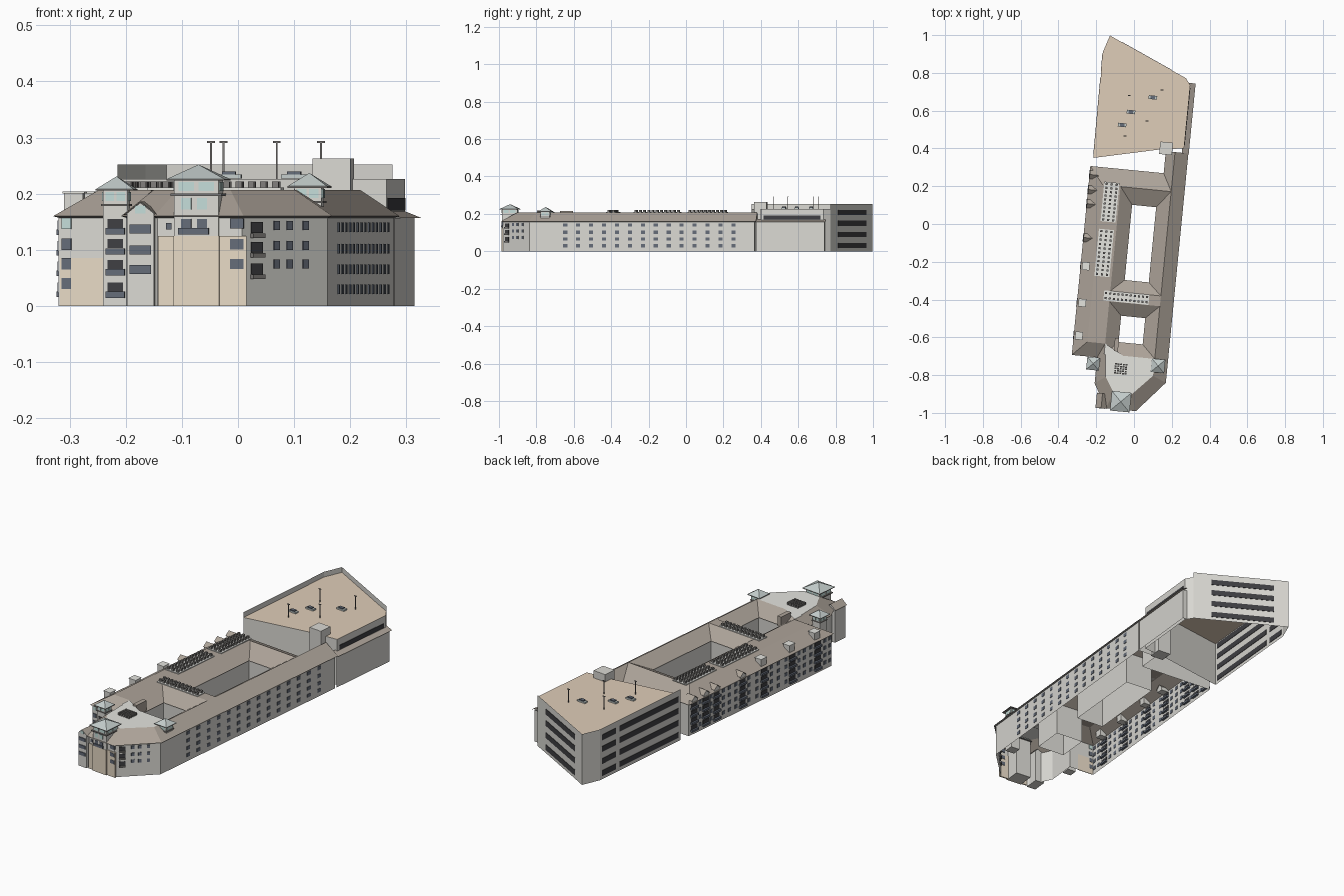
import bpy, bmesh, math
from mathutils import Vector

if "Cube" in bpy.data.objects:
    bpy.data.objects.remove(bpy.data.objects["Cube"])

TH = 0.098
S, C = math.sin(TH), math.cos(TH)
COLORS = dict(wall=(.70, .69, .65), roof=(.42, .37, .32), flat=(.78, .78, .74), deck=(.74, .61, .48),
              beige=(.80, .70, .56), dark=(.05, .05, .055), glass=(.13, .15, .19), teal=(.55, .72, .69),
              cap=(.55, .61, .60), trim=(.22, .21, .20))
MATS = {}
for k, c in COLORS.items():
    MATS[k] = bpy.data.materials.new(k)
    MATS[k].diffuse_color = (*c, 1)


def G(u, v):
    """Building axes to world axes."""
    return Vector((u * C + v * S, -u * S + v * C))


def mesh(name, verts, faces, mat):
    bm = bmesh.new()
    vs = [bm.verts.new(v) for v in verts]
    for f in faces:
        bm.faces.new([vs[i] for i in f])
    bmesh.ops.remove_doubles(bm, verts=bm.verts, dist=1e-5)
    bmesh.ops.recalc_face_normals(bm, faces=bm.faces)
    me = bpy.data.meshes.new(name)
    bm.to_mesh(me)
    bm.free()
    me.materials.append(MATS[mat])
    ob = bpy.data.objects.new(name, me)
    bpy.context.collection.objects.link(ob)
    return ob


def ring(name, a, za, b, zb, mat, closed=True):
    n = len(a)
    vs = [(p.x, p.y, za) for p in a] + [(p.x, p.y, zb) for p in b]
    fs = [(i, (i + 1) % n, n + (i + 1) % n, n + i) for i in range(n if closed else n - 1)]
    return mesh(name, vs, fs, mat)


def plate(name, pts, z, mat):
    return mesh(name, [(p.x, p.y, z) for p in pts], [range(len(pts))], mat)


def inset(loop, d):
    out = []
    for i, p in enumerate(loop):
        e1 = (p - loop[i - 1]).normalized()
        e2 = (loop[(i + 1) % len(loop)] - p).normalized()
        n1, n2 = Vector((-e1.y, e1.x)), Vector((-e2.y, e2.x))
        out.append(p + (n1 + n2) * d / (1 + n1.dot(n2)))
    return out


def rect(u0, u1, v0, v1):
    return [G(u0, v0), G(u1, v0), G(u1, v1), G(u0, v1)]


def boxes(name, items, mat):
    """items: (world xy, z centre, (length, depth, height), direction of length)"""
    vs, fs = [], []
    for p, z, (l, d, h), a in items:
        b = len(vs)
        e, n = Vector((math.cos(a), math.sin(a))), Vector((-math.sin(a), math.cos(a)))
        for k in (-1, 1):
            for i, j in ((-1, -1), (1, -1), (1, 1), (-1, 1)):
                q = p + e * i * l / 2 + n * j * d / 2
                vs.append((q.x, q.y, z + k * h / 2))
        fs += [[b + i for i in f] for f in ((3, 2, 1, 0), (4, 5, 6, 7), (0, 1, 5, 4),
                                            (1, 2, 6, 5), (2, 3, 7, 6), (3, 0, 4, 7))]
    return mesh(name, vs, fs, mat)


def facade(name, p, q, ts, zs, w, h, d, mat):
    """Panels at distances ts along the wall from p to q."""
    e = (q - p).normalized()
    boxes(name, [(p + e * t, z, (w, d, h), math.atan2(e.y, e.x)) for t in ts for z in zs], mat)


def gable(name, u, v, w, d, z0, z1, z2, along_v, mat):
    """Small gabled body with an overhanging roof; ridge along v or along u."""
    def pt(s, t, z):
        q = G(u + s, v + t) if along_v else G(u + t, v + s)
        return (q.x, q.y, z)
    prof = [(-w, z0), (w, z0), (w, z1), (0, z2), (-w, z1)]
    mesh(name, [pt(s, t, z) for t in (-d, d) for s, z in prof],
         [(0, 1, 2, 3, 4), (5, 6, 7, 8, 9)] + [(i, (i + 1) % 5, 5 + (i + 1) % 5, 5 + i) for i in range(5)], mat)
    k = 1.25
    drop = (z2 - z1) * (k - 1)
    rp = [(-w * k, z1 - drop + .002), (0, z2 + .002), (w * k, z1 - drop + .002)]
    mesh(name + "_roof", [pt(s, t, z) for t in (-d * 1.08, d * 1.08) for s, z in rp],
         [(0, 1, 4, 3), (1, 2, 5, 4)], "roof")


def tower(name, u, v, r, e, zb, za):
    boxes(name + "_body", [(G(u, v), zb / 2, (2 * r, 2 * r, zb), -TH)], "wall")
    boxes(name + "_ledge", [(G(u, v), zb - .028, (2.3 * r, 2.3 * r, .004), -TH),
                            (G(u, v), zb - .001, (2 * e, 2 * e, .003), -TH)], "trim")
    base = rect(u - e, u + e, v - e, v + e)
    ring(name + "_roof", base, zb, [G(u, v)] * 4, za, "cap")
    body = rect(u - r, u + r, v - r, v + r)
    for i in range(4):
        facade(f"{name}_windows_{i}", body[i], body[(i + 1) % 4], [r * .55, r * 1.45], [zb - .013], r * .7, .016, .004, "teal")


# main roof: eaves, hips and flat tops
EZ, RZ = .16, .207
eave = [G(*p) for p in ((-.26, .283), (-.26, -.722), (-.125, -.722), (-.125, -.86), (-.053, -.985),
                        (.107, -.985), (.25, -.82), (.25, .40), (.13, .40), (.13, .283))]
top = [G(*p) for p in ((-.185, .19), (-.185, -.645), (-.09, -.645), (-.07, -.82), (-.02, -.90),
                       (.075, -.90), (.179, -.79), (.179, .40), (.179, .40), (.179, .19))]
ring("outer_roof_slopes", eave, EZ, top, RZ, "roof")
walls = inset(eave, .009)
ring("outer_walls", walls, 0, walls, EZ, "wall")
ring("eave_soffit", walls, EZ - .003, eave, EZ, "trim")
for i, (v0, v1, t0, t1) in enumerate(((-.30, .10, -.365, .19), (-.63, -.49, -.70, -.42))):
    hole = rect(-.02, .108, v0, v1)
    ring(f"courtyard_roof_{i}", hole, EZ, rect(-.09, .179, t0, t1), RZ, "roof")
    hw = inset(hole, -.008)
    ring(f"courtyard_walls_{i}", hw, 0, hw, EZ + .004, "wall")
plate("west_roof_top", rect(-.185, -.09, -.645, .19), RZ, "roof")
plate("cross_roof_top", rect(-.09, .179, -.42, -.365), RZ, "roof")
plate("front_flat_roof", [G(-.09, -.645), G(-.09, -.70), G(.179, -.70)] + top[6:2:-1], RZ, "flat")

# roof equipment strips
units = []
for i, (u, v, w, l) in enumerate(((-.138, .103, .08, .21), (-.142, -.168, .08, .25), (-.002, -.392, .24, .054))):
    boxes(f"equipment_pad_{i}", [(G(u, v), RZ + .002, (w, l, .004), -TH)], "flat")
    nu, nv = (3, round(l / .022)) if l > w else (round(w / .022), 2)
    units += [(G(u + w * ((a + .5) / nu - .5), v + l * ((b + .5) / nv - .5)), RZ + .009, (.011, .011, .012), -TH)
              for a in range(nu) for b in range(nv)]
units += [(G(.005 + .014 * (a - 2), -.77 + .012 * (b - 2)), RZ + .006, (.010, .008, .012), -TH)
          for a in range(5) for b in range(5)]
boxes("roof_units", units, "trim")
boxes("roof_shed", [(G(-.03, -.645), .19, (.022, .07, .05), -TH)], "roof")

# towers and front gabled bay
tower("front_tower", .022, -.943, .04, .052, .226, .252)
tower("left_tower", -.143, -.757, .022, .034, .208, .231)
tower("right_tower", .20, -.735, .024, .036, .213, .237)
boxes("stair_tower", [(G(.13, .415), .131, (.068, .066, .263), -TH)], "wall")
gable("front_bay", -.078, -.948, .024, .037, 0, .165, .184, True, "wall")
bay = G(-.102, -.985), G(-.054, -.985)
facade("bay_windows", *bay, [.024], [.065, .10, .137], .038, .016, .008, "glass")
facade("bay_gable_window", *bay, [.024], [.172], .018, .014, .004, "teal")

# front facades
fl, fr = walls[4], walls[5]
facade("front_beige_base", fl, fr, [.08], [.0625], .158, .125, .006, "beige")
tw = G(-.018, -.983), G(.062, -.983)
facade("tower_beige_base", *tw, [.04], [.0625], .082, .125, .004, "beige")
facade("tower_lower_windows", *tw, [.022, .05], [.182], .018, .02, .004, "teal")
facade("tower_doors", *tw, [.022, .05], [.147], .018, .016, .004, "glass")
facade("tower_balcony", *tw, [.035], [.133], .055, .012, .012, "glass")
facade("front_windows", fl, fr, [.142], [.075, .11, .147], .024, .018, .009, "glass")
facade("front_small_window", fl, fr, [.02], [.142], .010, .012, .009, "glass")
dg = walls[6]
L = (dg - fr).length
facade("angled_windows", fr, dg, [L * .4, L * .55, L * .74], [.075, .108, .143], .014, .016, .005, "glass")
facade("angled_balconies", fr, dg, [L * .17], [.052, .09, .125], .03, .008, .016, "trim")
facade("angled_doors", fr, dg, [L * .17], [.066, .104, .14], .028, .02, .005, "dark")
facade("left_end_beige", walls[1], walls[2], [.045], [.0425], .085, .085, .003, "beige")
facade("left_end_windows", walls[1], walls[2], [.014], [.04, .075, .11], .017, .02, .006, "glass")
facade("left_end_top_window", walls[1], walls[2], [.014], [.147], .017, .02, .006, "teal")
lt = G(-.165, -.779), G(-.121, -.779)
facade("left_tower_balconies", *lt, [.022], [.02, .06, .097, .133], .034, .011, .014, "glass")
facade("left_tower_doors", *lt, [.022], [.034, .074, .111, .147], .028, .016, .004, "dark")

# east windows
facade("east_windows", G(.241, -.70), G(.241, .40), [.075 + .0695 * i for i in range(14)],
       [.03, .065, .102, .14], .022, .017, .004, "glass")

# west windows, balconies and dormers
wa, wb = G(-.251, .283), G(-.251, -.722)
doors = [.045, .125, .20, .38, .53, .725, .90]
ROWS = [.033, .07, .107, .143]
facade("west_doors", wa, wb, doors, ROWS, .042, .022, .004, "dark")
facade("west_balconies", wa, wb, doors, [z - .012 for z in ROWS], .046, .010, .022, "glass")
facade("west_windows", wa, wb, [.085, .163, .25, .29, .335, .425, .48, .58, .63, .68, .77, .81, .855, .95, .985],
       ROWS, .018, .018, .004, "glass")
for i, t in enumerate(doors):
    if i < 4:
        gable(f"west_dormer_{i}", -.235, .283 - t, .018, .022, .155, .173, .188, False, "wall")
    else:
        boxes(f"west_dormer_{i}", [(G(-.232, .283 - t), .178, (.034, .036, .046), -TH)], "wall")
        boxes(f"west_dormer_cap_{i}", [(G(-.232, .283 - t), .202, (.040, .042, .003), -TH)], "flat")

# parking block: walls, parapet, deck
DZ = .226
gp = [Vector(p) for p in ((-.215, .35), (.14, .395), (.265, .40), (.298, .735), (.275, .772), (.21, .808),
                          (-.075, .968), (-.127, .998), (-.165, .91), (-.175, .79))]
ring("parking_walls", gp, 0, gp, DZ, "wall")
plate("parking_deck", gp, DZ, "deck")
para = gp[4:] + gp[:1]
ring("parapet", para, DZ, para, .252, "wall", closed=False)
BANDS = [.03, .09, .15, .207]
for nm, a, b, m in (("north", gp[5], gp[6], .012), ("west", gp[9], gp[0], .015), ("northwest", gp[8], gp[9], .012)):
    n = (b - a).length
    facade(f"{nm}_openings", a, b, [n / 2], BANDS, n - 2 * m, .027, .004, "dark")
n = (gp[3] - gp[2]).length
facade("east_opening", gp[2], gp[3], [n / 2], [.181], n - .03, .022, .004, "dark")

# lean-to strip beside the parking block
ew = [G(.13, .40), G(.241, .40), G(.241, .768), G(.215, .768)]
ring("lean_to_walls", ew[1:], 0, ew[1:], .157, "wall", closed=False)
ring("lean_to_roof", [G(.252, .40), G(.252, .772)], .157, [G(.215, .40), G(.215, .772)], .172, "roof", closed=False)

# lamps and cars on the deck
lamps = []
for x, y in ((-.026, .68), (.148, .71), (.069, .545), (-.048, .466)):
    lamps += [(Vector((x, y)), .259, (.003, .003, .066), 0), (Vector((x, y)), .292, (.014, .004, .003), 0)]
boxes("lamp_posts", lamps, "trim")
cars = [Vector(p) for p in ((.10, .67), (-.016, .593), (-.063, .524))]
boxes("car_bodies", [(p, DZ + .005, (.045, .02, .007), -TH) for p in cars], "cap")
boxes("car_cabins", [(p, DZ + .0105, (.024, .017, .006), -TH) for p in cars], "glass")

for m in bpy.data.materials:
    if m.users and not m.is_grease_pencil:
        m.use_nodes = True
        m.node_tree.nodes["Principled BSDF"].inputs["Base Color"].default_value = m.diffuse_color
